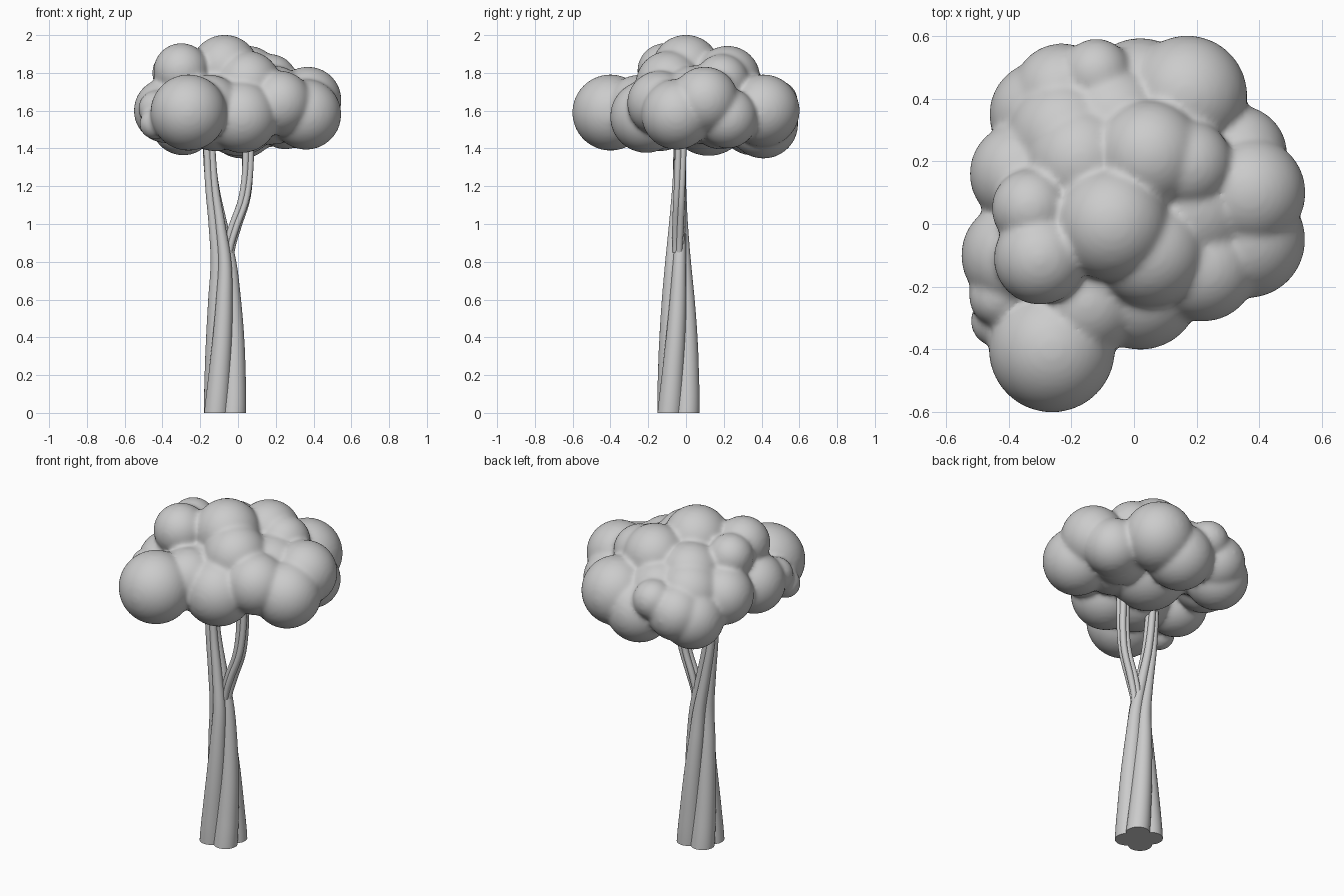
import bpy, bmesh, math
from mathutils import Vector, Matrix

if "Cube" in bpy.data.objects:
    bpy.data.objects.remove(bpy.data.objects["Cube"])


def finish(name, bm):
    bmesh.ops.recalc_face_normals(bm, faces=bm.faces)
    me = bpy.data.meshes.new(name)
    bm.to_mesh(me)
    bm.free()
    ob = bpy.data.objects.new(name, me)
    bpy.context.collection.objects.link(ob)
    return ob


def smooth(ob, angle):
    bpy.ops.object.select_all(action='DESELECT')
    bpy.context.view_layer.objects.active = ob
    ob.select_set(True)
    bpy.ops.object.shade_smooth_by_angle(angle=math.radians(angle))


def sample(stations, z):
    """Smooth (Catmull-Rom) interpolation of (x, y, z, radius) stations by height."""
    i = 0
    while i < len(stations) - 2 and z > stations[i + 1][2]:
        i += 1
    p1, p2 = Vector(stations[i]), Vector(stations[i + 1])
    p0 = Vector(stations[i - 1]) if i else p1
    p3 = Vector(stations[i + 2]) if i + 2 < len(stations) else p2
    t = (z - p1[2]) / (p2[2] - p1[2])
    m1, m2 = (p2 - p0) / 2, (p3 - p1) / 2
    p = (p1 * (2*t**3 - 3*t*t + 1) + m1 * (t**3 - 2*t*t + t)
         + p2 * (3*t*t - 2*t**3) + m2 * (t**3 - t*t))
    return p[0], p[1], p[3]


def clover(a, offset=0.5):
    """Unit outline of four round strands bundled together."""
    q = math.pi / 2
    phi = (a + q / 2) % q - q / 2
    return offset * math.cos(phi) + math.sqrt((1 - offset)**2 - (offset * math.sin(phi))**2)


def twisted_stem(name, stations, twist=1.25, phase=math.pi / 4, rings=36, sides=64):
    """Bundle of strands lofted upwards with a gradual twist."""
    bm = bmesh.new()
    z0, z1 = stations[0][2], stations[-1][2]
    loops = []
    for k in range(rings + 1):
        z = z0 + (z1 - z0) * k / rings
        x, y, r = sample(stations, z)
        ring = []
        for s in range(sides):
            a = 2 * math.pi * s / sides
            rr = r * clover(a)
            b = a + twist * z + phase
            ring.append(bm.verts.new((x + rr * math.cos(b), y + rr * math.sin(b), z)))
        loops.append(ring)
    for lo, hi in zip(loops, loops[1:]):
        for s in range(sides):
            n = (s + 1) % sides
            bm.faces.new((lo[s], lo[n], hi[n], hi[s]))
    bm.faces.new(loops[0][::-1])
    bm.faces.new(loops[-1])
    ob = finish(name, bm)
    smooth(ob, 40)
    return ob


# trunk continuing into the left branch
twisted_stem("trunk", [
    (-0.068, -0.040, 0.0, 0.130), (-0.068, -0.040, 0.2, 0.117), (-0.068, -0.040, 0.4, 0.103),
    (-0.071, -0.041, 0.6, 0.087), (-0.077, -0.042, 0.8, 0.069), (-0.106, -0.040, 1.0, 0.053),
    (-0.137, -0.036, 1.2, 0.042), (-0.153, -0.033, 1.4, 0.037),
    (-0.155, -0.030, 1.6, 0.034)])

# right branch
twisted_stem("right_branch", [
    (-0.050, -0.040, 0.85, 0.032), (-0.018, -0.038, 0.98, 0.037),
    (0.030, -0.035, 1.12, 0.036), (0.049, -0.032, 1.25, 0.035),
    (0.053, -0.030, 1.42, 0.036), (0.053, -0.030, 1.6, 0.036)], rings=20, sides=40)

# foliage puffs: x, y, z, radius
puffs = [
    (-0.262, -0.40, 1.59, 0.202), (-0.07, 0.00, 1.82, 0.182), (-0.30, -0.11, 1.81, 0.148),
    (-0.33, 0.05, 1.80, 0.125), (0.05, 0.22, 1.77, 0.174), (0.17, 0.41, 1.60, 0.192),
    (0.37, 0.10, 1.655, 0.178), (0.36, -0.05, 1.58, 0.187), (0.22, -0.14, 1.64, 0.172),
    (0.02, -0.21, 1.568, 0.192), (0.05, -0.09, 1.74, 0.177), (-0.38, -0.10, 1.60, 0.172),
    (-0.36, 0.16, 1.62, 0.165), (-0.29, 0.35, 1.535, 0.172), (-0.23, 0.42, 1.58, 0.157),
    (-0.12, 0.48, 1.65, 0.112), (0.02, 0.41, 1.53, 0.184), (0.33, 0.22, 1.56, 0.160),
    (-0.43, -0.23, 1.61, 0.098), (-0.44, -0.31, 1.53, 0.082), (-0.17, 0.20, 1.71, 0.178),
    (0.00, 0.12, 1.58, 0.220), (-0.12, -0.14, 1.59, 0.205), (0.18, 0.05, 1.63, 0.210),
    (0.17, 0.19, 1.755, 0.145), (-0.06, 0.33, 1.63, 0.175), (-0.22, 0.28, 1.64, 0.185),
    (0.25, 0.18, 1.55, 0.155), (-0.15, -0.25, 1.62, 0.170),
]
bm = bmesh.new()
for x, y, z, r in puffs:
    bmesh.ops.create_icosphere(bm, subdivisions=4, radius=r, matrix=Matrix.Translation((x, y, z)))
foliage = finish("foliage", bm)

# fuse the puffs and soften the creases between them
fuse = foliage.modifiers.new("fuse", 'REMESH')
fuse.mode = 'VOXEL'
fuse.voxel_size = 0.012
fuse.use_smooth_shade = True
soft = foliage.modifiers.new("soften", 'SMOOTH')
soft.factor = 0.5
soft.iterations = 12
